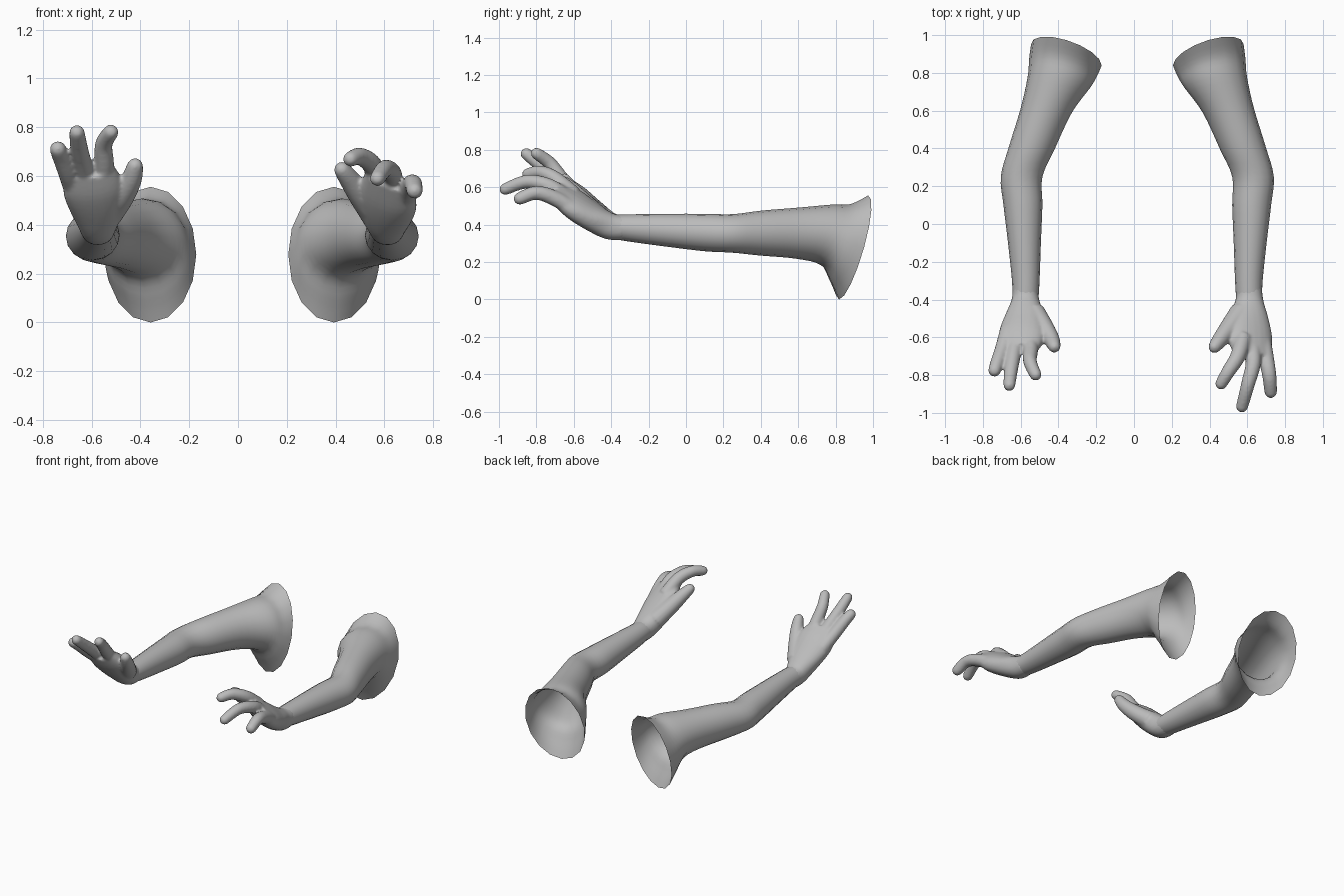
import bpy, bmesh, math
from mathutils import Vector

if "Cube" in bpy.data.objects:
    bpy.data.objects.remove(bpy.data.objects["Cube"])

skin = bpy.data.materials.new("plain grey")
skin.diffuse_color = (0.5, 0.5, 0.5, 1)
skin.use_nodes = True
skin.node_tree.nodes["Principled BSDF"].inputs["Base Color"].default_value = skin.diffuse_color


def smooth_path(keys, steps):
    """Catmull-Rom interpolation of equal-length tuples."""
    out = []
    n = len(keys)
    for i in range(n - 1):
        p0, p1, p2, p3 = (keys[max(0, min(n - 1, i + d))] for d in (-1, 0, 1, 2))
        for s in range(steps):
            t = s / steps
            out.append(tuple(0.5 * (2 * b + (c - a) * t + (2 * a - 5 * b + 4 * c - d) * t * t
                                    + (3 * b - a - 3 * c + d) * t ** 3)
                             for a, b, c, d in zip(p0, p1, p2, p3)))
    return out + [tuple(keys[-1])]


def loft(bm, rings, cap_start, cap_end):
    """Bridge a list of point rings with quads."""
    vs = [[bm.verts.new(p) for p in r] for r in rings]
    n = len(vs[0])
    faces = []
    for a, b in zip(vs, vs[1:]):
        for i in range(n):
            j = (i + 1) % n
            faces.append(bm.faces.new((a[i], a[j], b[j], b[i])))
    if cap_start:
        faces.append(bm.faces.new(vs[0][::-1]))
    if cap_end:
        faces.append(bm.faces.new(vs[-1]))
    bmesh.ops.recalc_face_normals(bm, faces=faces)


def make_object(name, bm):
    mesh = bpy.data.meshes.new(name)
    bm.to_mesh(mesh)
    bm.free()
    mesh.materials.append(skin)
    for p in mesh.polygons:
        p.use_smooth = True
    ob = bpy.data.objects.new(name, mesh)
    bpy.context.collection.objects.link(ob)
    return ob


def oval(c, a, b, n, power=1.0):
    pts = []
    for i in range(n):
        t = 2 * math.pi * i / n
        u, v = math.cos(t), math.sin(t)
        u = math.copysign(abs(u) ** power, u)
        v = math.copysign(abs(v) ** power, v)
        pts.append(c + a * u + b * v)
    return pts


# arm sections: centre x, y, z, half width, half height, slant of the section
ARM = [(-.358, .896, .278, .187, .278, 1.0), (-.375, .83, .30, .18, .21, .85),
       (-.398, .75, .345, .165, .162, .6), (-.465, .6, .355, .135, .137, .3),
       (-.542, .4, .355, .122, .12, .1), (-.595, .25, .353, .11, .103, 0),
       (-.588, .1, .358, .103, .1, 0), (-.580, -.1, .37, .087, .088, 0),
       (-.573, -.3, .382, .073, .073, 0), (-.575, -.41, .39, .068, .062, 0)]


def arm(name, place):
    bm = bmesh.new()
    rings = []
    for x, y, z, hw, hh, k in smooth_path(ARM, 4):
        rings.append([(place(p.x), p.y, p.z) for p in
                      oval(Vector((x, y, z)), Vector((hw, -.3 * k * hw, 0)),
                           Vector((0, .28 * k * hh, hh)), 16)])
    loft(bm, rings, False, True)
    # normals point away from the arm axis
    f = min(bm.faces, key=lambda q: -q.calc_center_median().z)
    if f.normal.z < 0:
        bmesh.ops.reverse_faces(bm, faces=bm.faces[:])
    make_object(name, bm)


def digit(bm, pts, r0, r1):
    """Tapered tube with a rounded tip."""
    path = [Vector(p) for p in smooth_path(pts, 6)]
    n = len(path) - 1
    rings = []
    for i, c in enumerate(path):
        d = (path[min(i + 1, n)] - path[max(i - 1, 0)]).normalized()
        a = d.cross(Vector((0, .6, 1))).normalized()
        b = d.cross(a)
        r = r0 + (r1 - r0) * i / n
        rings.append(oval(c, a * r, b * r, 14))
    for ang in (25, 50, 70, 84):
        s, k = math.sin(math.radians(ang)), math.cos(math.radians(ang))
        rings.append(oval(c + d * r * s, a * r * k, b * r * k, 14))
    loft(bm, rings, True, True)


def hand(name, palm, digits):
    bm = bmesh.new()
    # palm sections: centre, half width, half thickness, sideways tilt
    keys = smooth_path(palm, 5)
    rings = []
    for i, (x, y, z, w, t, tilt) in enumerate(keys):
        lo, hi = keys[max(i - 1, 0)], keys[min(i + 1, len(keys) - 1)]
        d = (Vector(hi[:3]) - Vector(lo[:3])).normalized()
        a = Vector((math.cos(tilt), 0, math.sin(tilt)))
        a = (a - d * a.dot(d)).normalized()
        rings.append(oval(Vector((x, y, z)), a * w, d.cross(a) * t, 24, .9))
    loft(bm, rings, True, True)
    for pts, r0, r1 in digits:
        digit(bm, pts, r0, r1)
    ob = make_object(name, bm)
    # fuse palm and fingers into one soft skin
    m = ob.modifiers.new("fuse", 'REMESH')
    m.mode = 'VOXEL'
    m.voxel_size = .008
    m.use_smooth_shade = True
    s = ob.modifiers.new("soften", 'SMOOTH')
    s.factor = .5
    s.iterations = 6


arm("left_arm", lambda x: x)
arm("right_arm", lambda x: .035 - x)

# raised open hand
hand("left_hand",
     [(-.575, -.33, .383, .066, .064, 0), (-.575, -.41, .395, .075, .071, 0),
      (-.578, -.5, .465, .108, .072, .05), (-.592, -.59, .55, .125, .066, .1),
      (-.605, -.66, .62, .100, .042, .15)],
     [([(-.665, -.56, .53), (-.695, -.66, .61), (-.722, -.73, .675), (-.738, -.775, .71)], .045, .034),
      ([(-.62, -.60, .56), (-.638, -.69, .645), (-.652, -.78, .72), (-.66, -.853, .778)], .045, .032),
      ([(-.55, -.60, .56), (-.548, -.67, .65), (-.55, -.73, .73), (-.521, -.798, .78)], .045, .032),
      ([(-.53, -.47, .45), (-.475, -.55, .52), (-.437, -.61, .585), (-.422, -.648, .64)], .062, .034)])

# lowered reaching hand
hand("right_hand",
     [(.61, -.33, .383, .066, .064, 0), (.611, -.41, .392, .075, .071, -.1),
      (.608, -.5, .44, .107, .070, -.35), (.613, -.6, .51, .126, .064, -.5),
      (.622, -.70, .585, .104, .042, -.5)],
     [([(.675, -.58, .47), (.698, -.70, .54), (.716, -.80, .57), (.724, -.888, .54)], .046, .034),
      ([(.62, -.62, .53), (.632, -.73, .605), (.603, -.85, .63), (.572, -.966, .59)], .046, .032),
      ([(.58, -.60, .56), (.55, -.70, .645), (.50, -.78, .68), (.462, -.845, .67)], .046, .032),
      ([(.565, -.47, .44), (.505, -.55, .52), (.458, -.61, .585), (.427, -.65, .625)], .062, .034)])
